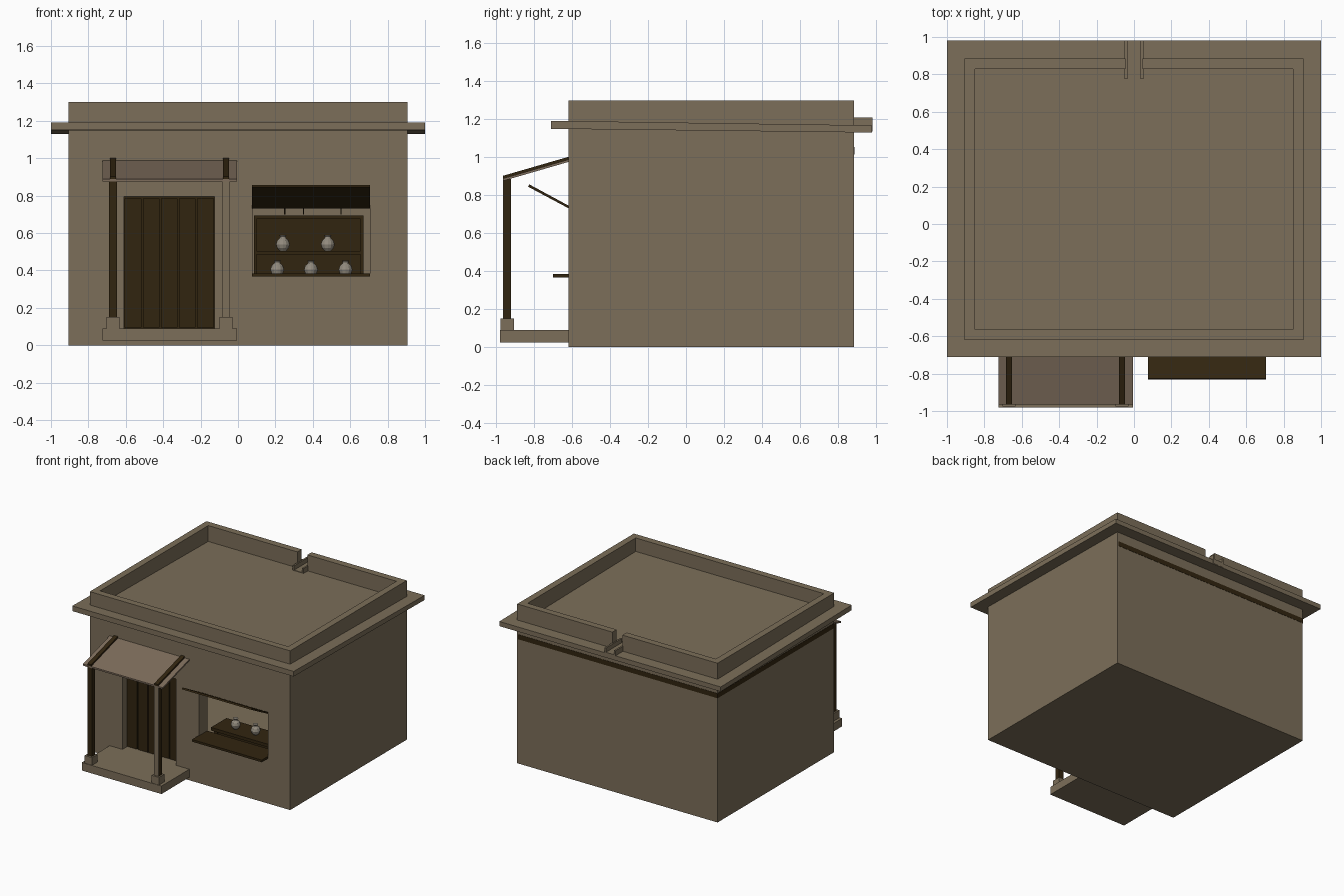
import bpy, bmesh, math
from mathutils import Vector

if "Cube" in bpy.data.objects:
    bpy.data.objects.remove(bpy.data.objects["Cube"])


def material(name, rgb):
    m = bpy.data.materials.new(name)
    m.diffuse_color = (*rgb, 1)
    m.use_nodes = True
    m.node_tree.nodes["Principled BSDF"].inputs["Base Color"].default_value = m.diffuse_color
    return m


PLASTER = material("mud_plaster", (0.200, 0.157, 0.100))
WOOD = material("dark_wood", (0.031, 0.018, 0.005))
CLOTH = material("awning_tan", (0.205, 0.150, 0.105))
CLAY = material("pale_pottery", (0.29, 0.26, 0.21))


def finish(name, bm, mat):
    bmesh.ops.recalc_face_normals(bm, faces=bm.faces)
    me = bpy.data.meshes.new(name)
    bm.to_mesh(me)
    bm.free()
    me.materials.append(mat)
    ob = bpy.data.objects.new(name, me)
    bpy.context.collection.objects.link(ob)
    return ob


def box(name, x, y, z, mat=PLASTER):
    bm = bmesh.new()
    bmesh.ops.create_cube(bm, size=1)
    for v in bm.verts:
        v.co = Vector([a[0] if c < 0 else a[1] for a, c in zip((x, y, z), v.co)])
    return finish(name, bm, mat)


def side_profile(name, x, pts, mat):
    """Extrude a (y, z) outline along x."""
    bm = bmesh.new()
    f = bm.faces.new([bm.verts.new((x[0], *p)) for p in pts])
    r = bmesh.ops.extrude_face_region(bm, geom=[f])
    for v in r["geom"]:
        if isinstance(v, bmesh.types.BMVert):
            v.co.x = x[1]
    return finish(name, bm, mat)


def lathe(name, loc, profile, mat, n=12):
    """Spin a (radius, z) profile about a vertical axis."""
    bm = bmesh.new()
    rings = [[bm.verts.new((loc[0] + r * math.cos(2 * math.pi * i / n),
                            loc[1] + r * math.sin(2 * math.pi * i / n),
                            loc[2] + z)) for i in range(n)] for r, z in profile]
    for a, b in zip(rings, rings[1:]):
        for i in range(n):
            j = (i + 1) % n
            bm.faces.new((a[i], a[j], b[j], b[i]))
    bm.faces.new(rings[0])
    bm.faces.new(rings[-1])
    return finish(name, bm, mat)


X, Y0, Y1 = 0.905, -0.62, 0.885
T = 0.11
WZ = (0.09, 1.055)

# Plinth and floor
box("plinth", (-X, X), (Y0, Y1), (0, 0.09))

# Walls: back, sides, and a front split around the door and window
box("back_wall", (-X, X), (Y1 - T, Y1), WZ)
for s, n in ((-1, "left"), (1, "right")):
    box(n + "_wall", sorted((s * X, s * (X - T))), (Y0 + T, Y1 - T), WZ)
FY = (Y0, Y0 + T)
box("front_wall_left", (-X, -0.61), FY, WZ)
box("front_wall_over_door", (-0.61, -0.125), FY, (0.795, WZ[1]))
box("front_wall_middle", (-0.125, 0.08), FY, WZ)
box("front_wall_under_window", (0.08, 0.705), FY, (0.09, 0.375))
box("front_wall_over_window", (0.08, 0.705), FY, (0.735, WZ[1]))
box("front_wall_right", (0.705, X), FY, WZ)

# Timber ceiling, its edge showing at the back and left
box("ceiling_boards", (-X - 0.002, X - 0.01), (Y0 + 0.01, Y1 + 0.002), (1.015, 1.054), WOOD)
box("wall_cap", (-X, X), (Y0, Y1), (1.055, 1.15))

# Roof slab, falling slightly to the back
side_profile("roof_slab", (-1, 1),
             [(-0.71, 1.15), (0.98, 1.13), (0.98, 1.168), (-0.71, 1.192)], PLASTER)

# Parapet with a drain gap at the back
PT = 0.055
PZ = (1.15, 1.3)
box("parapet_front", (-X, X), (Y0, Y0 + PT), PZ)
for s, n in ((-1, "left"), (1, "right")):
    box("parapet_" + n, sorted((s * X, s * (X - PT))), (Y0 + PT, Y1 - PT), PZ)
    box("parapet_back_" + n, sorted((s * X, s * 0.045)), (Y1 - PT, Y1), PZ)
    box("spout_side_" + n, sorted((s * 0.05, s * 0.036)), (0.775, 0.982), (1.135, 1.21))
box("spout_floor", (-0.036, 0.036), (0.775, 0.982), (1.135, 1.175))

# Plank door set back in the opening
w = 0.485 / 5
for i in range(5):
    a = -0.61 + i * w
    box("door_plank_%d" % (i + 1), (a + 0.004, a + w - 0.004), (-0.565, -0.535), (0.095, 0.785), WOOD)
box("door_backing", (-0.61, -0.125), (-0.54, -0.525), (0.09, 0.795), WOOD)

# Porch step, posts and sloping awning
box("porch_step", (-0.725, -0.005), (-0.98, Y0), (0.025, 0.09))
side_profile("awning", (-0.725, -0.005),
             [(-0.965, 0.875), (Y0, 0.975), (Y0, 0.988), (-0.965, 0.888)], CLOTH)
for x, n in ((-0.668, "left"), (-0.064, "right")):
    box(n + "_post_base", (x - 0.034, x + 0.034), (-0.976, -0.906), (0.09, 0.152))
    box(n + "_post", (x - 0.021, x + 0.021), (-0.96, -0.922), (0.152, 0.885), WOOD)
    side_profile(n + "_rafter", (x - 0.017, x + 0.017),
                 [(-0.965, 0.878), (Y0, 0.978), (Y0, 1.002), (-0.965, 0.902)], WOOD)
box("right_post_face", (-0.085, -0.043), (-0.963, -0.96), (0.152, 0.88))

# Window sill and propped-open shutter
box("window_sill", (0.075, 0.705), (-0.70, -0.51), (0.367, 0.385), WOOD)
side_profile("window_shutter", (0.075, 0.705),
             [(Y0, 0.732), (Y0, 0.746), (-0.825, 0.857), (-0.832, 0.845)], WOOD)

# Display bench behind the window
box("bench_top", (0.05, 0.74), (-0.42, -0.22), (0.345, 0.37), WOOD)
box("bench_rail", (0.07, 0.72), (-0.40, -0.38), (0.29, 0.345), WOOD)
for x in (0.07, 0.69):
    for y in (-0.41, -0.26):
        box("bench_leg", (x, x + 0.03), (y, y + 0.03), (0.09, 0.345), WOOD)

# Shelf rack on the back wall
box("rack_back", (0.085, 0.67), (0.755, 0.775), (0.09, 0.69), WOOD)
for z in (0.25, 0.495, 0.685):
    box("rack_shelf", (0.085, 0.67), (0.60, 0.755), (z - 0.01, z + 0.01), WOOD)
for x in (0.085, 0.655):
    box("rack_side", (x, x + 0.015), (0.60, 0.755), (0.09, 0.695), WOOD)

# Pots on the bench and rack
POT = [(0.018, 0), (0.031, 0.015), (0.037, 0.035), (0.031, 0.055),
       (0.017, 0.068), (0.015, 0.076), (0.020, 0.084)]
for x, y, z in ((0.21, -0.33, 0.37), (0.39, -0.33, 0.37), (0.575, -0.33, 0.37),
                (0.24, 0.67, 0.505), (0.48, 0.67, 0.505)):
    lathe("pot", (x, y, z), POT, CLAY)

# Thin hanging rods from the ceiling
for x in (0.25, 0.35, 0.55):
    lathe("hanging_rod", (x, 0.1, 0.70), [(0.003, 0), (0.003, 0.315)], WOOD, 6)
